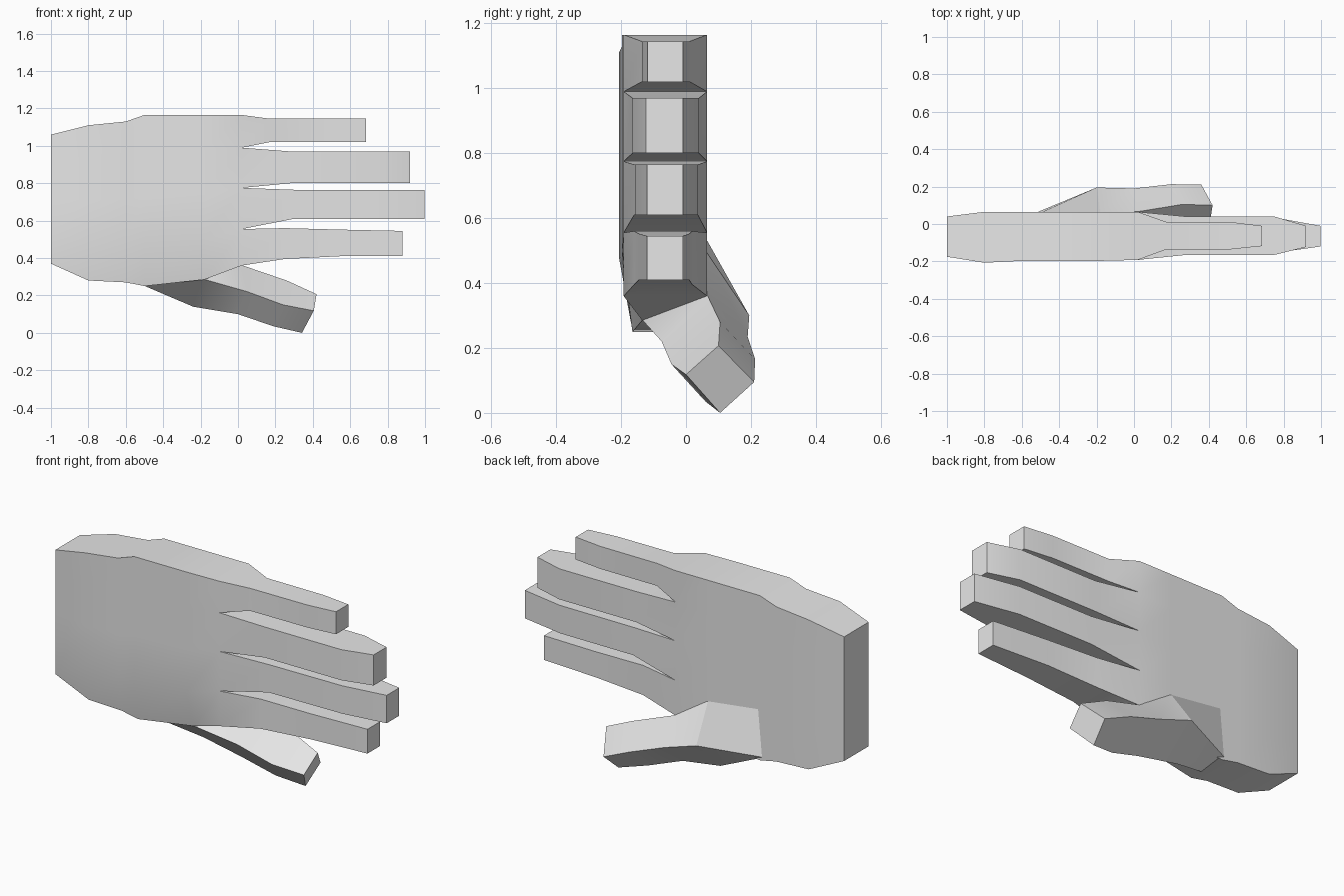
import bpy
import bmesh
import math

if "Cube" in bpy.data.objects:
    bpy.data.objects.remove(bpy.data.objects["Cube"], do_unlink=True)

grey = bpy.data.materials.new("light grey")
grey.use_nodes = True
grey.diffuse_color = (0.8, 0.8, 0.8, 1)
grey.node_tree.nodes["Principled BSDF"].inputs["Base Color"].default_value = (0.8, 0.8, 0.8, 1)


def loft(bm, rings):
    """Skin a list of closed rings, leaving both ends open; returns the vertex rings."""
    vs = [[bm.verts.new(p) for p in ring] for ring in rings]
    n = len(vs[0])
    for a, b in zip(vs, vs[1:]):
        for i in range(n):
            j = (i + 1) % n
            bm.faces.new((a[i], a[j], b[j], b[i]))
    return vs


def finish(bm, name):
    bmesh.ops.remove_doubles(bm, verts=bm.verts, dist=0.0005)
    bmesh.ops.recalc_face_normals(bm, faces=bm.faces)
    mesh = bpy.data.meshes.new(name)
    bm.to_mesh(mesh)
    bm.free()
    mesh.materials.append(grey)
    obj = bpy.data.objects.new(name, mesh)
    bpy.context.collection.objects.link(obj)
    bpy.ops.object.select_all(action='DESELECT')
    obj.select_set(True)
    bpy.context.view_layer.objects.active = obj
    bpy.ops.object.shade_smooth_by_angle(angle=math.radians(30))
    return obj


# Palm: sections from wrist to knuckles (x, bottom z, top z, front y at bottom, front y, back y)
root_z = [0.36, 0.555, 0.775, 0.99, 1.165]
rows = [(z - root_z[0]) / (root_z[-1] - root_z[0]) for z in root_z]
palm = [
    (-1.0, 0.37, 1.06, -0.175, -0.175, 0.04),
    (-0.8, 0.28, 1.11, -0.17, -0.207, 0.065),
    (-0.6, 0.27, 1.13, -0.165, -0.197, 0.065),
    (-0.5, 0.25, 1.165, -0.165, -0.197, 0.065),
    (-0.18, 0.285, 1.165, -0.135, -0.197, 0.065),
    (0.02, 0.36, 1.165, -0.192, -0.192, 0.065),
]
rings = []
for x, lo, hi, y_low, y_front, y_back in palm:
    zs = [lo + t * (hi - lo) for t in rows]
    front = [(x, y_low if i == 0 else y_front, z) for i, z in enumerate(zs)]
    back = [(x, y_back, z) for z in reversed(zs)]
    rings.append(front + back)
bm = bmesh.new()
bm.faces.new(loft(bm, rings)[0])

# Fingers: sections continue from the knuckle line (x, bottom z, top z, front y, back y)
fingers = [
    [(0.25, 0.395, 0.56, -0.16, 0.02), (0.55, 0.41, 0.552, -0.145, 0.01),
     (0.88, 0.41, 0.545, -0.12, -0.01)],
    [(0.30, 0.61, 0.765, -0.16, 0.037), (0.75, 0.61, 0.765, -0.155, 0.035),
     (0.998, 0.61, 0.765, -0.12, -0.01)],
    [(0.28, 0.80, 0.97, -0.165, 0.04), (0.75, 0.80, 0.97, -0.165, 0.04),
     (0.92, 0.80, 0.97, -0.123, -0.01)],
    [(0.17, 1.02, 1.145, -0.137, 0.012), (0.52, 1.02, 1.145, -0.135, 0.01),
     (0.685, 1.02, 1.145, -0.118, -0.01)],
]
for i, sections in enumerate(fingers):
    root = (0.02, root_z[i], root_z[i + 1], -0.192, 0.065)
    vs = loft(bm, [[(x, y0, z0), (x, y0, z1), (x, y1, z1), (x, y1, z0)]
                   for x, z0, z1, y0, y1 in [root] + sections])
    bm.faces.new(vs[-1])
finish(bm, "palm_and_fingers")

# Thumb: diamond sections from inside the palm (front, top, back, bottom corners)
thumb = [
    [(-0.50, -0.16, 0.252), (-0.50, 0.06, 0.54), (-0.52, 0.062, 0.27), (-0.50, -0.09, 0.251)],
    [(-0.18, -0.134, 0.286), (-0.18, 0.06, 0.50), (-0.20, 0.195, 0.30), (-0.24, 0.04, 0.14)],
    [(0.05, -0.075, 0.22), (0.02, 0.066, 0.362), (0.0, 0.19, 0.235), (0.0, 0.03, 0.10)],
    [(0.24, -0.045, 0.15), (0.26, 0.105, 0.28), (0.20, 0.213, 0.165), (0.19, 0.06, 0.035)],
    [(0.405, 0.0, 0.118), (0.42, 0.10, 0.207), (0.36, 0.21, 0.095), (0.342, 0.105, 0.0)],
]
bm = bmesh.new()
ends = loft(bm, thumb)
bm.faces.new(ends[0])
bm.faces.new(ends[-1])
finish(bm, "thumb")
